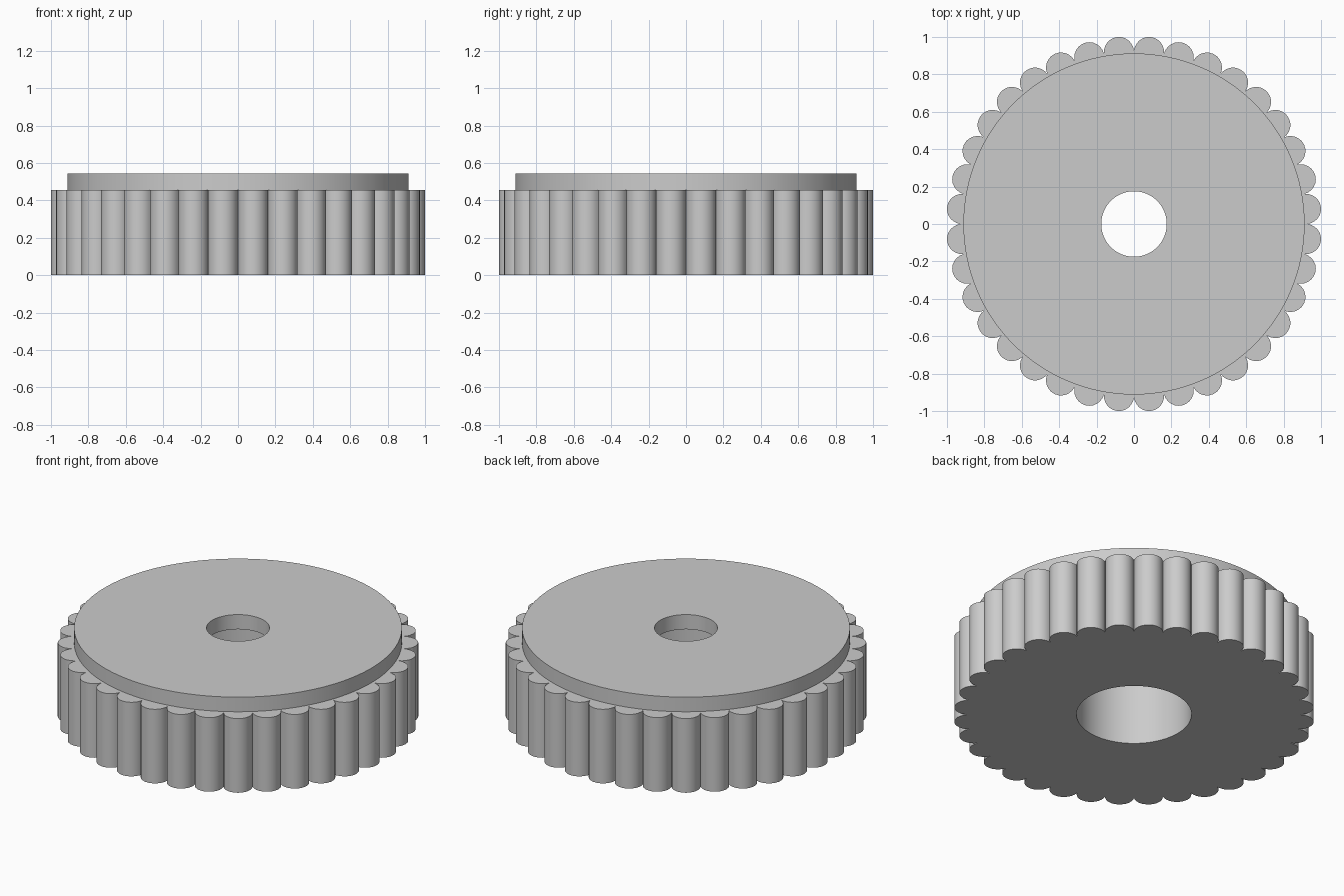
import bpy, bmesh, math

if "Cube" in bpy.data.objects:
    bpy.data.objects.remove(bpy.data.objects["Cube"])

LOBES = 36      # grip lobes around the rim
SEG = 12        # segments per lobe
N = LOBES * SEG
STEP = 2 * math.pi / LOBES
LOBE_R = 0.0804
LOBE_C = 0.923  # distance of lobe centres from the axis


def circle(r):
    return [(r * math.cos(2 * math.pi * i / N), r * math.sin(2 * math.pi * i / N)) for i in range(N)]


def scallops():
    # half-round lobes meeting in sharp valleys
    pts = []
    for k in range(LOBES):
        a = (k + 0.5) * STEP
        for j in range(SEG):
            b = a - math.pi / 2 + math.pi * j / SEG
            pts.append((LOBE_C * math.cos(a) + LOBE_R * math.cos(b),
                        LOBE_C * math.sin(a) + LOBE_R * math.sin(b)))
    return pts


# Cross-section loops: counterbore, scalloped grip, raised disc, centre hole
Z_STEP, Z_TOP = 0.455, 0.545
loops = [(circle(0.32), 0), (scallops(), 0), (scallops(), Z_STEP),
         (circle(0.912), Z_STEP), (circle(0.912), Z_TOP),
         (circle(0.175), Z_TOP), (circle(0.175), Z_STEP), (circle(0.32), Z_STEP)]

bm = bmesh.new()
rings = [[bm.verts.new((x, y, z)) for x, y in pts] for pts, z in loops]
for a, b in zip(rings, rings[1:] + rings[:1]):
    for i in range(N):
        j = (i + 1) % N
        bm.faces.new((a[i], a[j], b[j], b[i]))
bmesh.ops.recalc_face_normals(bm, faces=bm.faces)
mesh = bpy.data.meshes.new("knurled_knob")
bm.to_mesh(mesh)
bm.free()

# Plain grey finish
grey = bpy.data.materials.new("grey")
grey.diffuse_color = (0.6, 0.6, 0.6, 1)
grey.use_nodes = True
grey.node_tree.nodes["Principled BSDF"].inputs["Base Color"].default_value = grey.diffuse_color
mesh.materials.append(grey)

knob = bpy.data.objects.new("knurled_knob", mesh)
bpy.context.collection.objects.link(knob)
bpy.context.view_layer.objects.active = knob
knob.select_set(True)
bpy.ops.object.shade_smooth_by_angle(angle=math.radians(30))
